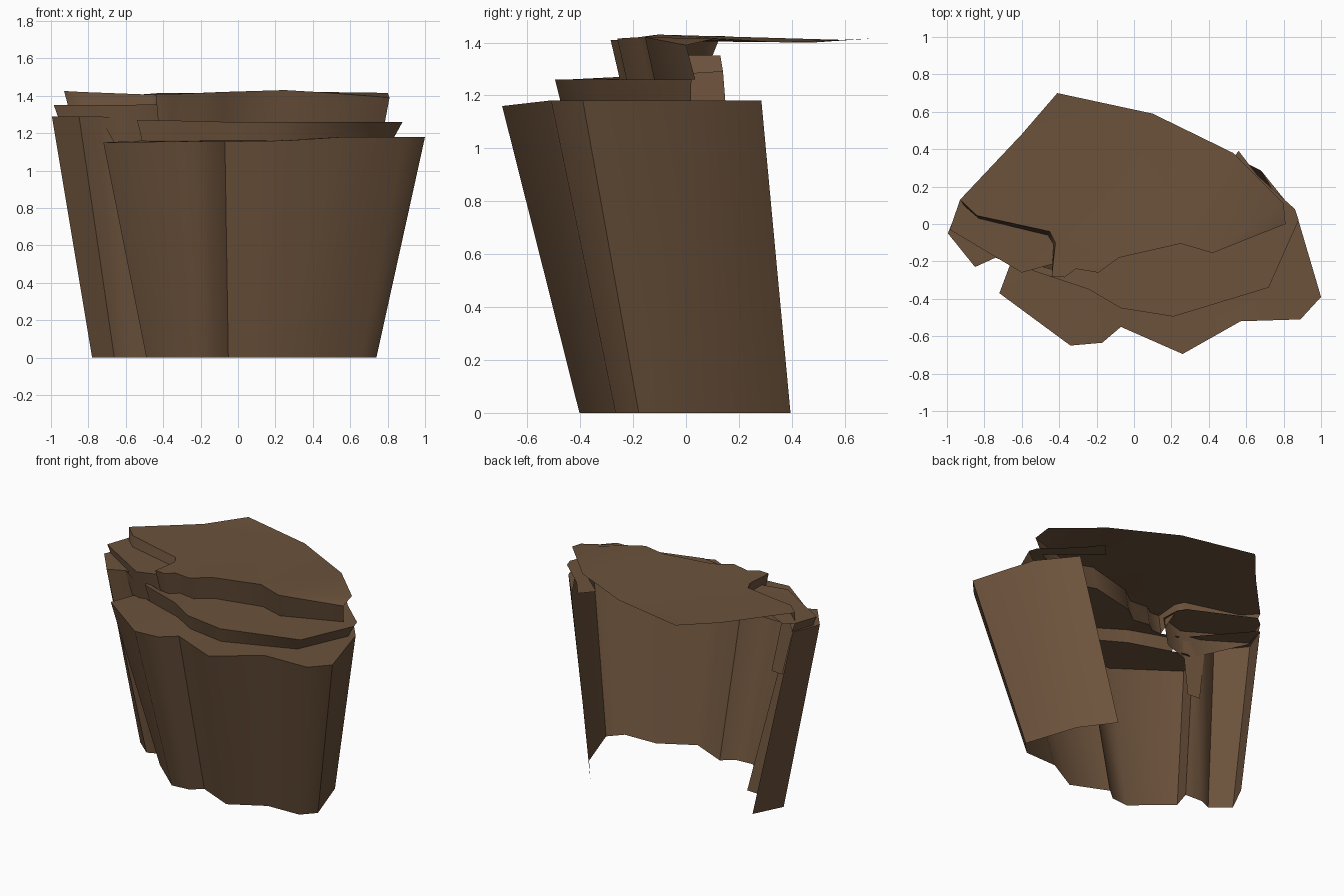
import bpy, bmesh, math

rock = bpy.data.materials.new("brown rock")
rock.diffuse_color = (0.150, 0.085, 0.045, 1)


def finish(name, bm):
    mesh = bpy.data.meshes.new(name)
    bm.to_mesh(mesh)
    bm.free()
    ob = bpy.data.objects.new(name, mesh)
    bpy.context.collection.objects.link(ob)
    mesh.materials.append(rock)
    bpy.ops.object.select_all(action='DESELECT')
    ob.select_set(True)
    bpy.context.view_layer.objects.active = ob
    bpy.ops.object.shade_smooth_by_angle(angle=math.radians(58))
    return ob


def wall(name, top, bottom):
    """Open sheet ruled between two polylines, left to right seen from the front."""
    bm = bmesh.new()
    t = [bm.verts.new(p) for p in top]
    b = [bm.verts.new(p) for p in bottom]
    for i in range(len(t) - 1):
        bm.faces.new((b[i], b[i + 1], t[i + 1], t[i]))
    return finish(name, bm)


def ledge(name, outline):
    """Flat rock shelf from one outline."""
    bm = bmesh.new()
    f = bm.faces.new([bm.verts.new(p) for p in outline])
    f.normal_update()
    if f.normal.z < 0:
        f.normal_flip()
    bmesh.ops.triangulate(bm, faces=[f])
    return finish(name, bm)


def level(pts, z):
    return [(x, y, z) for x, y in pts]


def foot(pts, kx=0.74):
    """Cliff base: the rim drawn in and pushed back."""
    return [(x * kx, y * 0.735 + 0.108, 0) for x, y, *_ in pts]


# lower cliff, running round the front and the right side
rim = [(-0.66, -0.21, 1.15), (-0.72, -0.37, 1.15), (-0.34, -0.65, 1.155),
       (-0.17, -0.635, 1.155), (-0.07, -0.55, 1.155), (0.26, -0.695, 1.16),
       (0.57, -0.52, 1.18), (0.89, -0.51, 1.18), (1.0, -0.39, 1.18),
       (0.87, 0.05, 1.18), (0.68, 0.285, 1.18)]
base = foot(rim)
base[0], base[1] = (-0.45, -0.03, 0), (-0.49, -0.16, 0)
base[-2], base[-1] = (0.62, 0.18, 0), (0.46, 0.395, 0)
wall("lower_cliff", rim, base)

# middle step on the right
mid = [(-0.54, -0.25, 1.27), (-0.24, -0.35, 1.265), (-0.07, -0.45, 1.26),
       (0.21, -0.495, 1.26), (0.72, -0.34, 1.26), (0.88, 0.02, 1.26)]
mid_low = [(x * 0.95, y * 0.95, 1.16 if x < 0.3 else 1.18) for x, y, z in mid]
wall("middle_step", mid, mid_low)
ledge("lower_ledge", rim + mid_low[::-1] + [(-0.60, -0.19, 1.15)])

# top cap: thin sheet with an overhanging front wall
front = [(-0.93, 0.13, 1.425), (-0.84, 0.045, 1.42), (-0.45, -0.04, 1.405),
         (-0.42, -0.10, 1.405), (-0.44, -0.28, 1.41), (-0.37, -0.285, 1.41),
         (-0.31, -0.24, 1.41), (-0.19, -0.26, 1.415), (-0.08, -0.18, 1.42),
         (0.25, -0.105, 1.43), (0.42, -0.155, 1.42), (0.81, 0.0, 1.39)]
back = [(0.80, 0.11, 1.415), (0.53, 0.38, 1.40), (0.10, 0.59, 1.41),
        (-0.41, 0.70, 1.415), (-0.60, 0.48, 1.40)]
ledge("top_cap", front + back)
front_low = [(-0.91, 0.10, 1.35), (-0.83, 0.03, 1.35), (-0.46, -0.06, 1.35),
             (-0.43, -0.11, 1.35)]
front_low += [(x * 0.97, y + 0.035, 1.26) for x, y, z in front[4:]]
wall("cap_wall", front, front_low)
ledge("middle_ledge", mid + level([(0.86, 0.08), (0.66, 0.26), (0.56, 0.39),
                                   (0.48, 0.30)], 1.26)
      + front_low[4:][::-1] + [(-0.56, -0.21, 1.27)])

# raised step on the left
left = [(-0.93, 0.13, 1.35), (-0.985, -0.03, 1.35), (-0.60, -0.26, 1.35),
        (-0.42, -0.21, 1.355)]
left_low = [(-0.91, 0.14, 1.29), (-0.96, -0.02, 1.28), (-0.61, -0.22, 1.13),
            (-0.43, -0.18, 1.15)]
wall("left_step", left, left_low)
ledge("left_ledge", left + level([(-0.42, -0.08), (-0.46, -0.02), (-0.75, 0.12),
                                  (-0.87, 0.18)], 1.35))

# leaning pillar on the left; its right end drops into the cleft beside the cliff
pil = level([(-0.92, 0.14), (-0.995, -0.05), (-0.85, -0.23), (-0.74, -0.18),
             (-0.66, -0.21)], 1.29)
pil_base = foot(pil, 0.778)
pil_base[0] = (-0.68, 0.24, 0)
pil_base[1] = (-0.78, 0.04, 0)
pil_base[-1] = (-0.45, -0.03, 0)
pil[-1] = (-0.66, -0.21, 1.15)
wall("left_pillar", pil, pil_base)
ledge("pillar_top", pil[:4] + [(-0.62, -0.20, 1.29), (-0.88, 0.10, 1.29)])
wall("cleft_wall", [(-0.74, -0.18, 1.29), (-0.60, -0.24, 1.27)],
     [(-0.65, -0.13, 0.82), (-0.56, -0.14, 0.82)])
